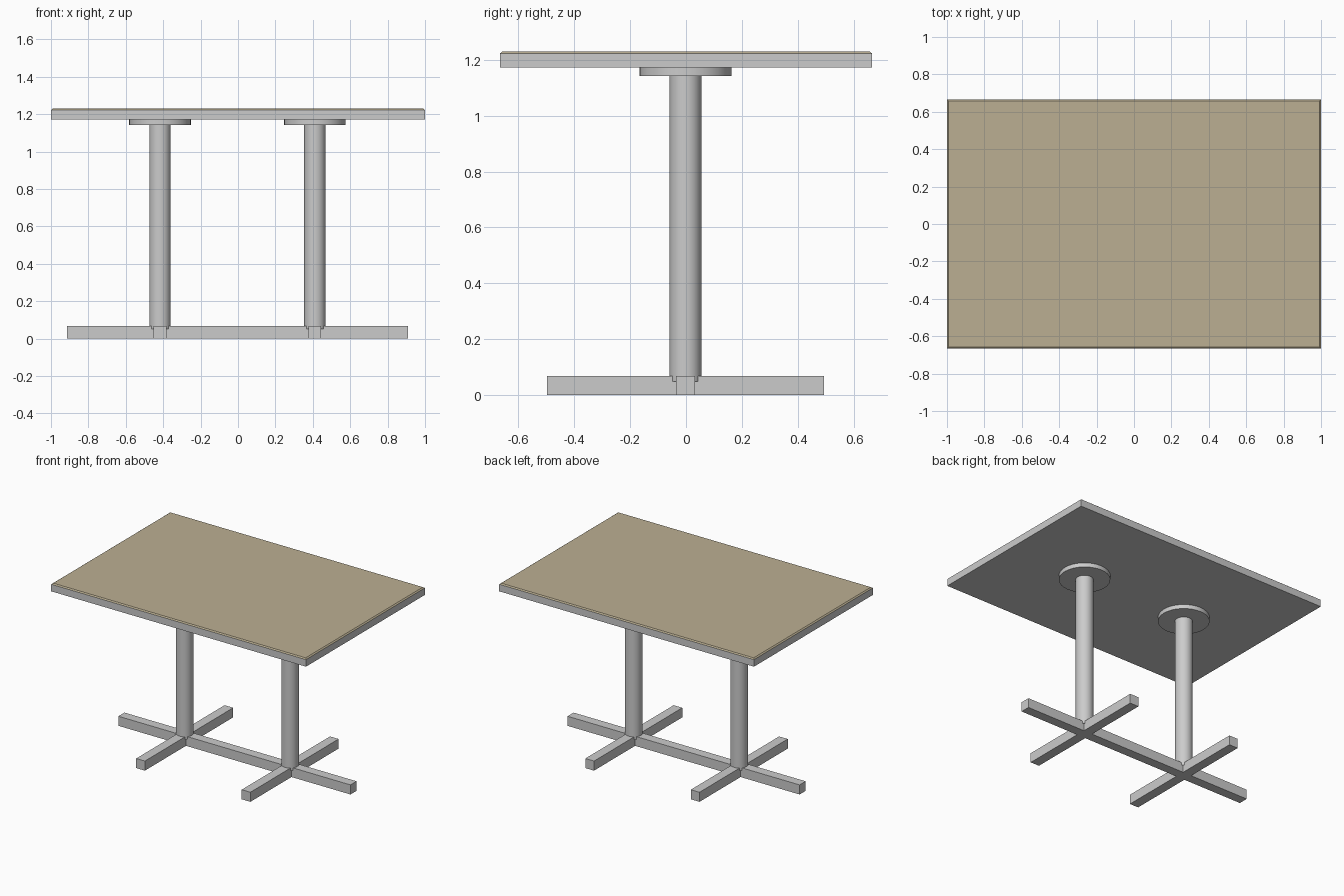
import bpy
import bmesh
from math import radians

if "Cube" in bpy.data.objects:
    bpy.data.objects.remove(bpy.data.objects["Cube"])

OX, OY = -0.003, -0.002      # the base sits a hair off the top's centre
LEG_X = 0.414


def box(name, x, y, z0, z1, inset=0.0, cx=0.0, cy=0.0):
    """Box with half sizes x, y; the upper face can be inset for a chamfer."""
    bm = bmesh.new()
    bmesh.ops.create_cube(bm, size=2)
    for v in bm.verts:
        top = v.co.z > 0
        d = inset if top else 0.0
        v.co = (cx + v.co.x * (x - d), cy + v.co.y * (y - d), z1 if top else z0)
    mesh = bpy.data.meshes.new(name)
    bm.to_mesh(mesh)
    bm.free()
    ob = bpy.data.objects.new(name, mesh)
    bpy.context.collection.objects.link(ob)
    return ob


def cylinder(name, r, z0, z1, cx, cy):
    bpy.ops.mesh.primitive_cylinder_add(vertices=32, radius=r, depth=z1 - z0,
                                        location=(cx, cy, (z0 + z1) / 2))
    ob = bpy.context.object
    ob.name = name
    bpy.ops.object.shade_smooth_by_angle(angle=radians(30))
    return ob


# Table top: grey slab with a thin tan surface, chamfered at its edge
box("top_slab", 1.0, 0.666, 1.172, 1.222)
surface = box("top_surface", 1.0, 0.666, 1.222, 1.229, inset=0.009)
tan = bpy.data.materials.new("tan_laminate")
tan.diffuse_color = (0.50, 0.43, 0.29, 1)
tan.use_nodes = True
tan.node_tree.nodes["Principled BSDF"].inputs["Base Color"].default_value = tan.diffuse_color
surface.data.materials.append(tan)

# Long floor beam joining both pedestals
box("floor_beam", 0.911, 0.034, 0.0, 0.068, cx=OX, cy=OY)

# Two pedestals: cross foot, round column, mounting plate
for side, s in (("left", -1), ("right", 1)):
    cx = OX + s * LEG_X
    box(side + "_cross_foot", 0.034, 0.495, 0.0, 0.068, cx=cx, cy=OY)
    cylinder(side + "_column", 0.057, 0.05, 1.142, cx, OY)
    cylinder(side + "_mounting_plate", 0.165, 1.142, 1.172, cx, OY)
